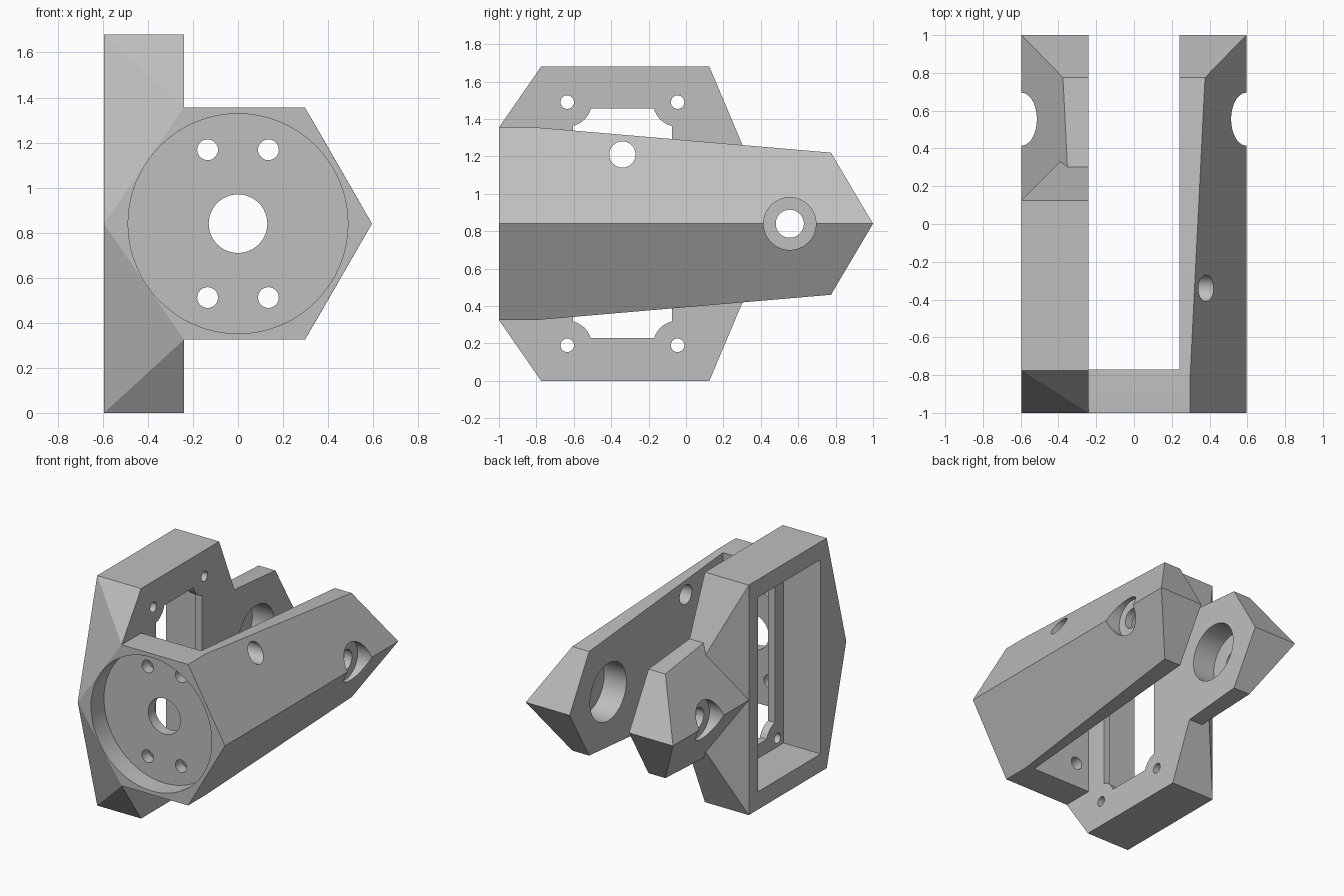
import bpy, bmesh, math
from mathutils import Matrix, Vector

cube = bpy.data.objects.get("Cube")
if cube:
    bpy.data.objects.remove(cube, do_unlink=True)

MID = 0.84      # height of the centre axis
OUT = 0.595     # outer half width
SLOT = 0.24     # half width of the slot between the arms

grey = bpy.data.materials.new("plain_grey")
grey.use_nodes = True
grey.diffuse_color = (0.52, 0.52, 0.52, 1)
grey.node_tree.nodes["Principled BSDF"].inputs["Base Color"].default_value = (0.52, 0.52, 0.52, 1)


def make_object(name, bm):
    bmesh.ops.recalc_face_normals(bm, faces=bm.faces[:])
    mesh = bpy.data.meshes.new(name)
    bm.to_mesh(mesh)
    bm.free()
    mesh.materials.append(grey)
    obj = bpy.data.objects.new(name, mesh)
    bpy.context.collection.objects.link(obj)
    return obj


def hull(name, points):
    bm = bmesh.new()
    for p in points:
        bm.verts.new(p)
    res = bmesh.ops.convex_hull(bm, input=bm.verts[:])
    loose = [v for v in bm.verts if not v.link_faces]
    bmesh.ops.delete(bm, geom=loose, context='VERTS')
    bmesh.ops.dissolve_limit(bm, angle_limit=0.01, verts=bm.verts[:], edges=bm.edges[:])
    return make_object(name, bm)


def box(name, x, y, z):
    return hull(name, [(a, b, c) for a in x for b in y for c in z])


def rod(name, axis, radius, start, end, u, z):
    """Cylinder along x or y from start to end; u is the other flat coordinate."""
    bm = bmesh.new()
    along_x = axis == 'X'
    turn = Matrix.Rotation(math.pi / 2, 4, 'Y' if along_x else 'X')
    mid = (start + end) / 2
    place = Vector((mid, u, z) if along_x else (u, mid, z))
    bmesh.ops.create_cone(bm, cap_ends=True, segments=64, radius1=radius, radius2=radius,
                          depth=end - start, matrix=Matrix.Translation(place) @ turn)
    return make_object(name, bm)


def cut(obj, cutters):
    """Subtract every cutter from the object and bake the result."""
    for c in cutters:
        mod = obj.modifiers.new("cut", 'BOOLEAN')
        mod.operation = 'DIFFERENCE'
        mod.solver = 'EXACT'
        mod.object = c
    bpy.context.view_layer.update()
    deps = bpy.context.evaluated_depsgraph_get()
    mesh = bpy.data.meshes.new_from_object(obj.evaluated_get(deps))
    obj.modifiers.clear()
    obj.data = mesh


# Tapered hexagonal body shared by the frame and the left arm
body_points = []
for s in (-1, 1):
    body_points += [(s * OUT, -1, MID), (s * OUT, 1, MID)]
    for t in (-1, 1):
        body_points += [(s * OUT / 2, y, MID + t * 0.515) for y in (-1, -0.8)]
        body_points.append((s * 0.376, 0.775, MID + t * 0.38))
frame = hull("frame_with_left_arm", body_points)
right_arm = hull("right_arm", body_points)

# Side mount blending from the front hexagon to a tall plate
mount_points = [(x, y, z) for x in (-OUT, -SLOT) for y in (-0.775, 0.125) for z in (0, 1.68)]
mount_points += [(-OUT, -1, MID), (-SLOT, 0.48, MID)]
mount_points += [(-SLOT, -1, MID + t * 0.515) for t in (-1, 1)]
mount = hull("side_mount", mount_points)

# Block cutters
outside_left = box("cut_outer_side", (-2, -SLOT), (-2, 2), (-1, 3))
slot = box("cut_slot", (-0.5, SLOT), (-0.77, 2), (-1, 3))
inside = box("cut_inner_side", (-SLOT, 2), (-2, 2), (-1, 3))
front_part = box("cut_front_part", (-2, 2), (-2, 0.05), (-1, 3))
pocket = box("cut_pocket", (-1, -0.295), (-0.705, 0.02), (0.13, 1.55))
window = box("cut_window", (-0.4, -0.1), (-0.605, -0.075), (0.23, 1.455))

# Plate window keeps round bosses around its four screw holes
corners = [(y, MID + t * 0.65) for y in (-0.635, -0.045) for t in (-1, 1)]
bosses = [rod("cut_boss", 'X', 0.131, -0.6, 0.1, y, z) for y, z in corners]
cut(window, bosses)
screws = [rod("cut_screw", 'X', 0.036, -0.5, -0.1, y, z) for y, z in corners]

# Front round recess with shaft hole and four bolt holes
recess = rod("cut_recess", 'Y', 0.488, -1.2, -0.85, 0, MID)
face_holes = [rod("cut_shaft", 'Y', 0.13, -1.1, -0.6, 0, MID)]
face_holes += [rod("cut_bolt", 'Y', 0.046, -1.1, -0.6, s * 0.135, MID + t * 0.328)
               for s in (-1, 1) for t in (-1, 1)]


# Pivot bores: wide bearing seat inside, narrow hole, counterbore outside
def pivot(s):
    spans = ((0.21, 0.1, 0.42), (0.075, 0.15, 0.8), (0.14, 0.48, 0.85))
    return [rod("cut_pivot", 'X', r, min(s * a, s * b), max(s * a, s * b), 0.555, MID)
            for r, a, b in spans]


left_pivot, right_pivot = pivot(1), pivot(-1)
cable_hole = rod("cut_cable", 'X', 0.07, 0.1, 0.8, -0.34, 1.21)

cut(frame, [outside_left, slot, recess, cable_hole] + face_holes + left_pivot)
cut(right_arm, [inside, front_part] + right_pivot)
cut(mount, [pocket, window, recess] + screws + right_pivot)

# Remove the cutters and keep flat faces crisp with smooth bores
for obj in list(bpy.data.objects):
    if obj.name.startswith("cut_"):
        bpy.data.objects.remove(obj, do_unlink=True)
bpy.ops.object.select_all(action='DESELECT')
for obj in (frame, right_arm, mount):
    obj.select_set(True)
bpy.context.view_layer.objects.active = frame
bpy.ops.object.shade_smooth_by_angle(angle=math.radians(15))
